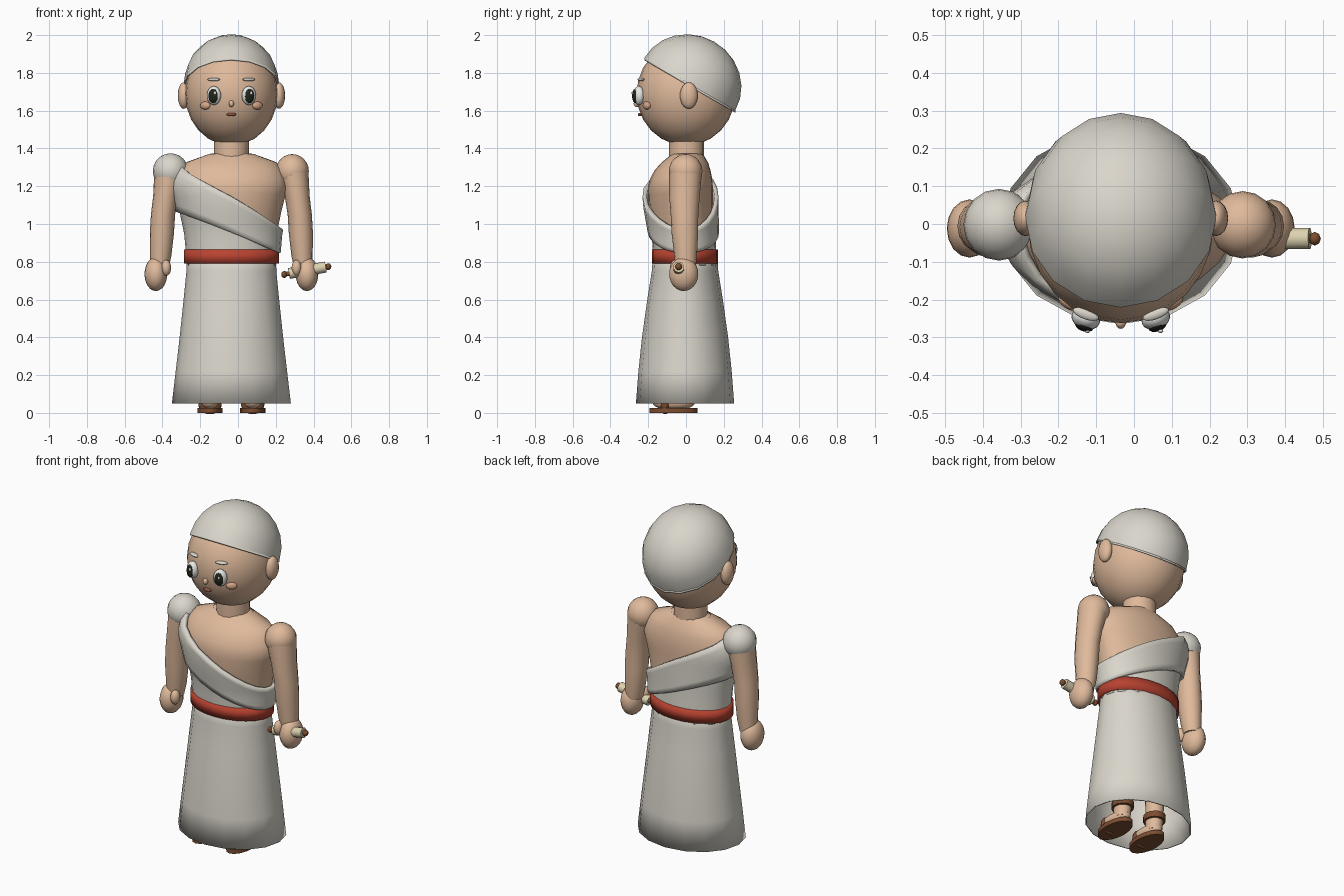
import bpy, bmesh
from math import sin, cos, pi, radians
from mathutils import Vector, Matrix

if "Cube" in bpy.data.objects:
    bpy.data.objects.remove(bpy.data.objects["Cube"])

CX = -0.035  # centre line of the figure


def material(name, rgb):
    m = bpy.data.materials.new(name)
    m.diffuse_color = (*rgb, 1)
    m.use_nodes = True
    m.node_tree.nodes["Principled BSDF"].inputs["Base Color"].default_value = m.diffuse_color
    return m


SKIN = material("skin", (.74, .49, .33))
CLOTH = material("white_cloth", (.70, .67, .60))
RED = material("red_belt", (.48, .055, .03))
BROWN = material("brown_leather", (.20, .075, .03))
CREAM = material("cream_paper", (.72, .64, .43))
DARK = material("dark_iris", (.015, .018, .01))
EYE = material("eye_white", (.80, .80, .78))
BLUSH = material("blush", (.68, .38, .24))
LIP = material("lip", (.32, .09, .05))


def finish(name, bm, mat, thick=0):
    bmesh.ops.recalc_face_normals(bm, faces=bm.faces)
    me = bpy.data.meshes.new(name)
    bm.to_mesh(me)
    bm.free()
    me.materials.append(mat)
    ob = bpy.data.objects.new(name, me)
    bpy.context.collection.objects.link(ob)
    if thick:
        mod = ob.modifiers.new("thickness", "SOLIDIFY")
        mod.thickness = thick
        mod.offset = -1
    return ob


def ball(name, loc, size, mat, rot=(0, 0), seg=16, cut=None, thick=0):
    """Ellipsoid, turned about x then z; cut removes all below a local height."""
    bm = bmesh.new()
    bmesh.ops.create_uvsphere(bm, u_segments=seg, v_segments=12, radius=1)
    if cut is not None:
        bmesh.ops.bisect_plane(bm, geom=bm.verts[:] + bm.edges[:] + bm.faces[:],
                               plane_co=(0, 0, cut), plane_no=(0, 0, 1), clear_inner=True)
    m = (Matrix.Translation(loc) @ Matrix.Rotation(radians(rot[1]), 4, 'Z')
         @ Matrix.Rotation(radians(rot[0]), 4, 'X') @ Matrix.Diagonal((*size, 1)))
    bmesh.ops.transform(bm, matrix=m, verts=bm.verts)
    return finish(name, bm, mat, thick)


def skin_rows(name, rows, mat, caps=True, thick=0):
    """Joins closed rows of points into a tube."""
    bm = bmesh.new()
    rows = [[bm.verts.new(p) for p in r] for r in rows]
    n = len(rows[0])
    for a, b in zip(rows, rows[1:]):
        for i in range(n):
            j = (i + 1) % n
            bm.faces.new((a[i], a[j], b[j], b[i]))
    if caps:
        bm.faces.new(rows[0])
        bm.faces.new(rows[-1])
    return finish(name, bm, mat, thick)


def loft(name, rings, mat, n=16, **kw):
    """Rings are (z, centre x, centre y, rx, ry)."""
    rows = [[(x + rx * cos(2 * pi * i / n), y + ry * sin(2 * pi * i / n), z) for i in range(n)]
            for z, x, y, rx, ry in rings]
    return skin_rows(name, rows, mat, **kw)


def rod(name, a, b, r, mat):
    a, b = Vector(a), Vector(b)
    bm = bmesh.new()
    bmesh.ops.create_cone(bm, cap_ends=True, segments=10, radius1=r, radius2=r, depth=(b - a).length)
    m = Matrix.Translation((a + b) / 2) @ (b - a).to_track_quat('Z', 'Y').to_matrix().to_4x4()
    bmesh.ops.transform(bm, matrix=m, verts=bm.verts)
    return finish(name, bm, mat)


# Torso profile: z, half width, front depth, back depth
TORSO = [(.78, .225, .16, .155), (.95, .24, .172, .145), (1.1, .272, .198, .142),
         (1.2, .302, .202, .142), (1.27, .287, .18, .135), (1.33, .235, .125, .115),
         (1.37, .12, .075, .09)]


def torso_point(a, z, grow=0):
    z = min(max(z, .78), 1.37)
    for p, q in zip(TORSO, TORSO[1:]):
        if z <= q[0]:
            break
    t = (z - p[0]) / (q[0] - p[0])
    w, f, b = (p[k] + (q[k] - p[k]) * t + grow for k in (1, 2, 3))
    return (CX + w * cos(a), (b if sin(a) > 0 else f) * sin(a), z)


def wrap(name, low, high, grow, mat, thick, steps=6, n=24):
    """Cloth band following the torso; edge heights depend on direction."""
    angles = [2 * pi * i / n for i in range(n)]
    rows = [[torso_point(a, low(a) + (high(a) - low(a)) * s / steps, grow) for a in angles]
            for s in range(steps + 1)]
    return skin_rows(name, rows, mat, caps=False, thick=thick)


# Body and clothes
wrap("torso", lambda a: .78, lambda a: 1.37, 0, SKIN, 0, steps=14)
loft("shoulder_top", [(1.36, CX, .005, .13, .085), (1.372, CX, .005, .11, .075)], SKIN)
loft("neck", [(1.33, CX, .003, .093, .093), (1.47, CX, .003, .093, .093)], SKIN)
wrap("robe_top", lambda a: .78, lambda a: .99 - .12 * cos(a), .01, CLOTH, .008)
wrap("robe_sash", lambda a: .955 - .11 * cos(a), lambda a: 1.145 - .175 * cos(a), .03, CLOTH, .022)
loft("skirt", [(.05, CX, -.005, .315, .26), (.22, CX, -.005, .295, .247), (.4, CX, -.005, .274, .228),
               (.6, CX, -.005, .253, .2), (.75, CX, -.005, .238, .176), (.86, CX, -.005, .235, .168)],
     CLOTH, caps=False, thick=.008)
loft("belt", [(.79, CX, -.005, .252, .175), (.865, CX, -.005, .252, .175)],
     RED, n=24, caps=False, thick=.02)

# Head
ball("head", (CX, 0, 1.69), (.246, .262, .275), SKIN, seg=24)
ball("cap", (CX, .02, 1.74), (.253, .278, .26), CLOTH, rot=(-30, 0), cut=0, thick=.012)
ball("nose", (CX, -.26, 1.637), (.014, .017, .018), SKIN)
ball("mouth", (CX, -.243, 1.58), (.026, .012, .009), LIP)

for s, side in ((-1, "left"), (1, "right")):
    def at(dx, y, z):
        return (CX + s * dx, y, z)

    # Face
    ball(side + "_ear", at(.252, .015, 1.68), (.032, .047, .07), SKIN)
    ball(side + "_eye_white", at(.0925, -.25, 1.68), (.039, .029, .05), EYE, rot=(0, s * 20))
    ball(side + "_iris", at(.0965, -.268, 1.678), (.026, .016, .038), DARK, rot=(0, s * 20))
    ball(side + "_eye_glint", at(.0965 + s * .009, -.283, 1.693), (.007, .005, .009), EYE)
    ball(side + "_brow", at(.0925, -.238, 1.765), (.036, .014, .009), CLOTH, rot=(0, s * 20))
    ball(side + "_cheek", at(.138, -.208, 1.627), (.031, .016, .021), BLUSH, rot=(0, s * 33))

    # Arm and hand
    ball(side + "_shoulder", at(.322, -.002, 1.28), (.088, .089, .09), SKIN)
    loft(side + "_arm", [(z, CX + s * x, y, rx, ry) for z, x, y, rx, ry in (
        (.76, .382, -.002, .048, .052), (.83, .374, -.002, .056, .06), (.95, .368, -.006, .064, .07),
        (1.05, .362, -.008, .064, .073), (1.15, .348, -.008, .066, .081), (1.28, .325, -.002, .083, .087))],
        SKIN)
    ball(side + "_hand", at(.4, -.012, .735), (.06, .077, .09), SKIN, rot=(0, 0))
    ball(side + "_thumb", at(.345, -.055, .768), (.026, .03, .042), SKIN)

    # Leg and sandal
    loft(side + "_leg", [(.05, CX + s * .113, -.01, .045, .05), (.2, CX + s * .113, 0, .05, .053),
                         (.6, CX + s * .113, 0, .07, .075)], SKIN)
    ball(side + "_foot", at(.113, -.065, .055), (.055, .112, .042), SKIN)
    loft(side + "_sole", [(0, CX + s * .113, -.067, .067, .127), (.026, CX + s * .113, -.067, .067, .127)], BROWN)
    ball(side + "_toe_strap", at(.113, -.11, .045), (.062, .03, .052), BROWN)
    loft(side + "_ankle_strap", [(.11, CX + s * .113, -.003, .06, .064), (.145, CX + s * .113, -.002, .06, .064)],
         BROWN)

# White sleeve over one shoulder
ball("sleeve", (CX - .322, -.002, 1.28), (.094, .095, .094), CLOTH, cut=-.55, thick=.006)

# Scroll held in the right hand
rod("scroll_paper", (.27, -.04, .738), (.465, -.038, .772), .029, CREAM)
rod("scroll_rod", (.245, -.04, .733), (.485, -.038, .776), .012, BROWN)
for name, x, z in (("inner", .245, .733), ("outer", .478, .774)):
    ball("scroll_knob_" + name, (x, -.039, z), (.016, .018, .018), BROWN, seg=8)

# Smooth shading with crisp edges
for ob in bpy.context.collection.objects:
    ob.select_set(True)
    bpy.context.view_layer.objects.active = ob
bpy.ops.object.shade_smooth_by_angle(angle=radians(50))
